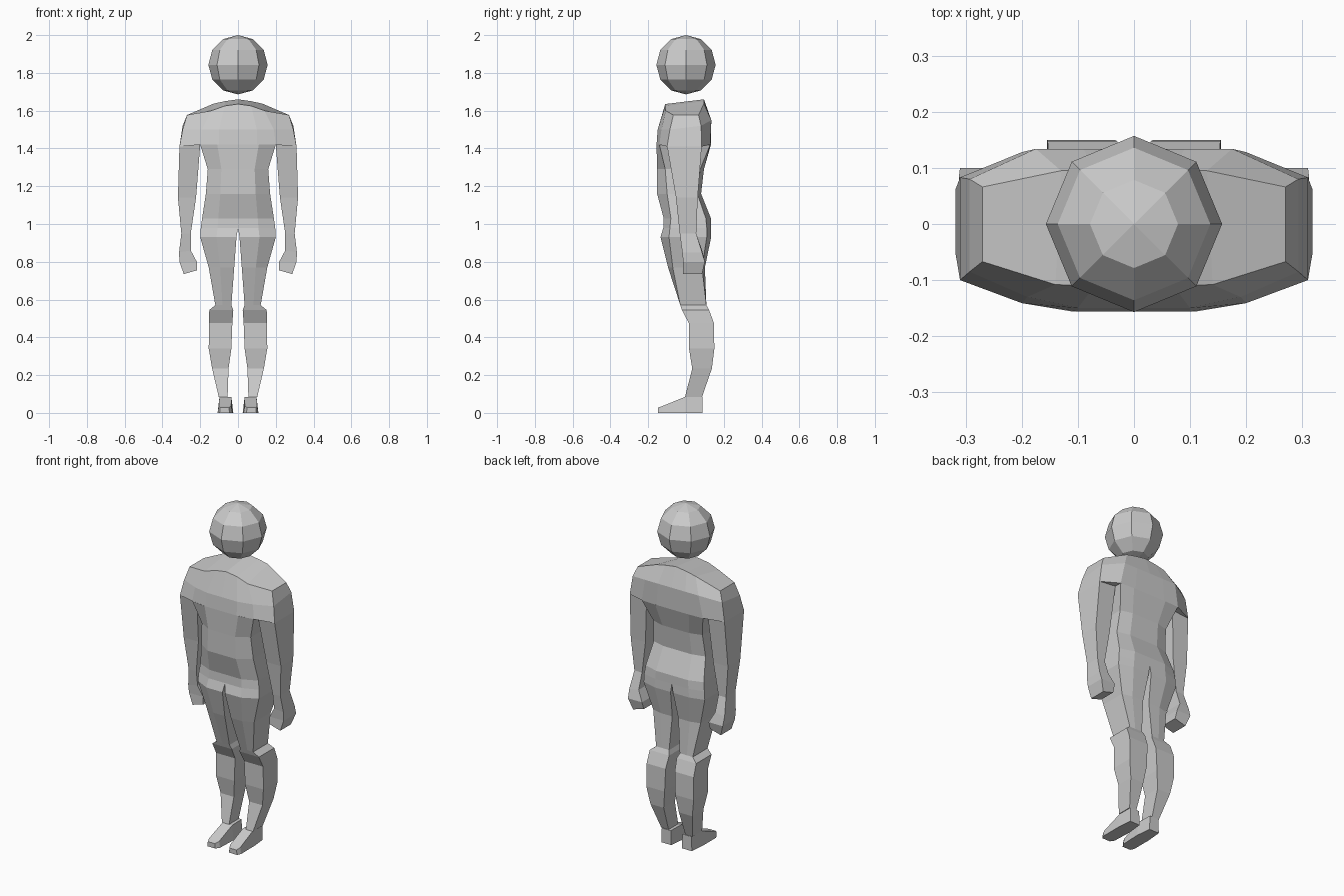
import bpy, bmesh, math

cube = bpy.data.objects.get("Cube")
if cube:
    bpy.data.objects.remove(cube, do_unlink=True)

grey = bpy.data.materials.new("plain_grey")
GREY = (0.6, 0.6, 0.6, 1)
grey.diffuse_color = GREY
grey.use_nodes = True
grey.node_tree.nodes["Principled BSDF"].inputs["Base Color"].default_value = GREY


def finish(name, bm):
    bmesh.ops.remove_doubles(bm, verts=bm.verts, dist=0.0005)
    bmesh.ops.recalc_face_normals(bm, faces=bm.faces)
    mesh = bpy.data.meshes.new(name)
    bm.to_mesh(mesh)
    bm.free()
    mesh.materials.append(grey)
    obj = bpy.data.objects.new(name, mesh)
    bpy.context.collection.objects.link(obj)


def loft(bm, rings, side, closed):
    """Skin rings; each ring runs along the front, then returns along the back."""
    rows = [[bm.verts.new((x * side, y, z)) for x, y, z in r] for r in rings]
    n = len(rows[0])
    for a, b in zip(rows, rows[1:]):
        for i in range(n if closed else n - 1):
            j = (i + 1) % n
            bm.faces.new((a[i], a[j], b[j], b[i]))
    for row in (rows[0], rows[-1]):
        for i in range(n // 2 - 1):
            bm.faces.new((row[i], row[i + 1], row[n - 2 - i], row[n - 1 - i]))


def symmetric(name, rings):
    bm = bmesh.new()
    for side in (1, -1):
        loft(bm, rings, side, False)
    finish(name, bm)


def pair(name, rings):
    for side, label in ((1, "left_"), (-1, "right_")):
        bm = bmesh.new()
        loft(bm, rings, side, True)
        finish(label + name, bm)


def body_ring(z, inner, outer, front, side_front, side_back, back):
    mid = inner + (outer - inner) * 0.55
    return [(inner, front, z), (mid, front, z), (outer, side_front, z),
            (outer, side_back, z), (mid, back, z), (inner, back, z)]


def box_ring(z_in, z_out, inner, outer, front, back):
    return [(inner, front, z_in), (outer, front, z_out),
            (outer, back, z_out), (inner, back, z_in)]


# head
bm = bmesh.new()
bmesh.ops.create_uvsphere(bm, u_segments=8, v_segments=6, radius=0.157)
bmesh.ops.translate(bm, verts=bm.verts, vec=(0, 0, 1.843))
finish("head", bm)

# shoulders and upper chest
symmetric("shoulders", [
    [(0, -.11, 1.635), (.07, -.11, 1.625), (.14, -.108, 1.6), (.27, -.067, 1.577),
     (.27, .066, 1.577), (.13, .095, 1.637), (.07, .095, 1.65), (0, .095, 1.66)],
    [(0, -.15, 1.5), (.1, -.15, 1.5), (.19, -.13, 1.5), (.293, -.085, 1.5),
     (.293, .08, 1.52), (.175, .134, 1.55), (.09, .134, 1.55), (0, .134, 1.55)],
    [(0, -.156, 1.42), (.1, -.156, 1.42), (.2, -.141, 1.42), (.31, -.1, 1.41),
     (.31, .083, 1.41), (.2, .128, 1.42), (.1, .132, 1.42), (0, .132, 1.42)],
])

# torso down to the crotch
crotch = (0.98, 0, .197, -.12, -.085, .11, .132)
symmetric("torso", [body_ring(*r) for r in (
    (1.42, 0, .2, -.156, -.141, .128, .132),
    (1.29, 0, .16, -.153, -.11, .075, .095),
    (1.16, 0, .17, -.153, -.1, .06, .08),
    (1.03, 0, .19, -.118, -.08, .105, .132),
    crotch)])

# thighs
pair("thigh", [body_ring(*r) for r in (
    crotch,
    (0.93, .008, .2, -.135, -.09, .11, .133),
    (0.77, .02, .155, -.095, -.07, .085, .1),
    (0.57, .035, .12, -.03, -.03, .108, .108))])

# knees and calves
pair("lower_leg", [box_ring(z, z, *r) for z, *r in (
    (.57, .035, .12, -.03, .108),
    (.545, .025, .152, -.022, .122),
    (.475, .03, .154, .015, .148),
    (.34, .035, .155, .016, .15),
    (.235, .05, .137, .033, .137),
    (.085, .055, .102, -.005, .085))])

# feet, skinned from heel to toe
pair("foot", [[(inner, y, 0), (outer, y, 0), (outer - inset, y, top), (inner + inset, y, top)]
              for y, inner, outer, inset, top in (
    (.088, .035, .1, .003, .085),
    (-.005, .025, .108, .01, .085),
    (-.125, .03, .108, .006, .036),
    (-.148, .045, .097, .003, .028))])

# arms and hands
pair("arm", [box_ring(*r) for r in (
    (1.42, 1.41, .2, .31, -.1, .083),
    (1.14, 1.14, .222, .318, -.053, .062),
    (.95, .95, .25, .3, -.033, .054),
    (.86, .85, .25, .312, -.02, .085),
    (.8, .8, .218, .31, -.015, .1),
    (.755, .735, .217, .287, -.015, .085))])
